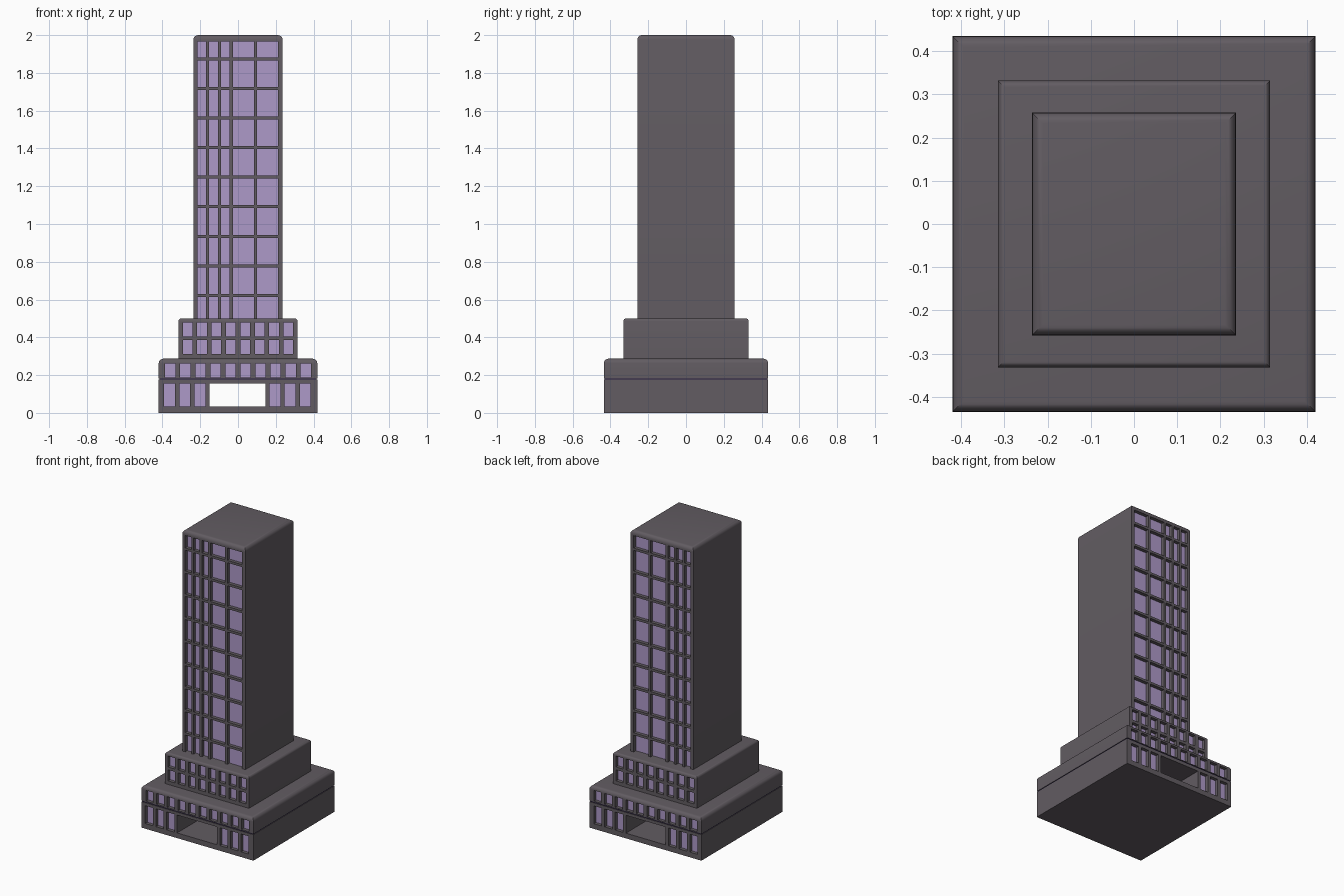
import bpy, bmesh
from mathutils import Matrix, Vector

if "Cube" in bpy.data.objects:
    bpy.data.objects.remove(bpy.data.objects["Cube"])

RECESS = 0.025   # depth of the glass behind the facade


def material(name, rgb):
    m = bpy.data.materials.new(name)
    m.diffuse_color = (*rgb, 1)
    m.use_nodes = True
    m.node_tree.nodes["Principled BSDF"].inputs["Base Color"].default_value = m.diffuse_color
    return m


STONE = material("dark_stone", (0.122, 0.107, 0.122))
GLASS = material("lilac_glass", (0.42, 0.32, 0.58))
SEAM = material("seam", (0.02, 0.012, 0.05))


def add_box(bm, x0, x1, y0, y1, z0, z1):
    mat = (Matrix.Translation(Vector((x0 + x1, y0 + y1, z0 + z1)) / 2)
           @ Matrix.Diagonal((x1 - x0, y1 - y0, z1 - z0, 1)))
    bmesh.ops.create_cube(bm, size=1, matrix=mat)


def finish(bm, name, mat=None):
    me = bpy.data.meshes.new(name)
    bm.to_mesh(me)
    bm.free()
    ob = bpy.data.objects.new(name, me)
    bpy.context.collection.objects.link(ob)
    if mat:
        me.materials.append(mat)
    return ob


def tier(name, hx, hy, z0, z1, cols, rows, bevel=0.0, passage=None):
    """Block with rounded roof edge and windows recessed front and back."""
    bm = bmesh.new()
    add_box(bm, -hx, hx, -hy, hy, z0, z1)
    if bevel:
        top = [e for e in bm.edges if all(v.co.z > z1 - 1e-4 for v in e.verts)]
        bmesh.ops.bevel(bm, geom=top, offset=bevel, segments=5, profile=0.5,
                        affect='EDGES')
    body = finish(bm, name, STONE)

    # window pockets and the glass lying at their backs
    cut, glass = bmesh.new(), bmesh.new()
    for side in (-1, 1):
        inner, outer, face = side * (hy - RECESS), side * (hy + 0.05), side * (hy - RECESS + 0.002)
        for a, b in cols:
            for c, d in rows:
                add_box(cut, a, b, min(inner, outer), max(inner, outer), c, d)
                add_box(glass, a, b, min(inner, face), max(inner, face), c, d)
    if passage:
        add_box(cut, passage[0], passage[1], -hy - 0.05, hy + 0.05, *rows[0])
    cutter = finish(cut, name + "_cutter")
    cutter.hide_render = True
    finish(glass, name + "_glass", GLASS)

    mod = body.modifiers.new("windows", 'BOOLEAN')
    mod.operation, mod.solver, mod.object = 'DIFFERENCE', 'EXACT', cutter
    bpy.ops.object.select_all(action='DESELECT')
    bpy.context.view_layer.objects.active = body
    body.select_set(True)
    bpy.ops.object.modifier_apply(modifier=mod.name)
    bpy.ops.object.shade_smooth_by_angle()
    bpy.data.objects.remove(cutter)


def even(n, pitch, width):
    """n equal openings centred on zero."""
    return [((i - (n - 1) / 2) * pitch - width / 2,
             (i - (n - 1) / 2) * pitch + width / 2) for i in range(n)]


# ground floor with open passage and three windows each side
lobby = [(-0.391, -0.333), (-0.311, -0.253), (-0.231, -0.173),
         (0.168, 0.226), (0.247, 0.305), (0.327, 0.385)]
tier("ground_floor", 0.42, 0.435, 0, 0.176, lobby, [(0.035, 0.156)],
     passage=(-0.152, 0.146))

# dark seam between ground floor and podium
bm = bmesh.new()
add_box(bm, -0.416, 0.416, -0.431, 0.431, 0.175, 0.184)
finish(bm, "seam_band", SEAM)

# podium and middle step
tier("podium", 0.42, 0.435, 0.183, 0.287, even(10, 0.0797, 0.054),
     [(0.188, 0.261)], bevel=0.025)
tier("middle_step", 0.315, 0.332, 0.28, 0.5, even(8, 0.0762, 0.051),
     [(0.311, 0.386), (0.405, 0.479)], bevel=0.015)

# tower: three narrow and two wide bays, ten storeys
bays = [(-0.215, -0.169), (-0.153, -0.107), (-0.09, -0.044),
        (-0.027, 0.085), (0.101, 0.212)]
bars = [0.622 + i * 0.1565 for i in range(9)]
lows = [0.47] + [b + 0.008 for b in bars]
highs = [b - 0.008 for b in bars] + [1.966]
tier("tower", 0.236, 0.258, 0.45, 2.0, bays, list(zip(lows, highs)), bevel=0.025)
